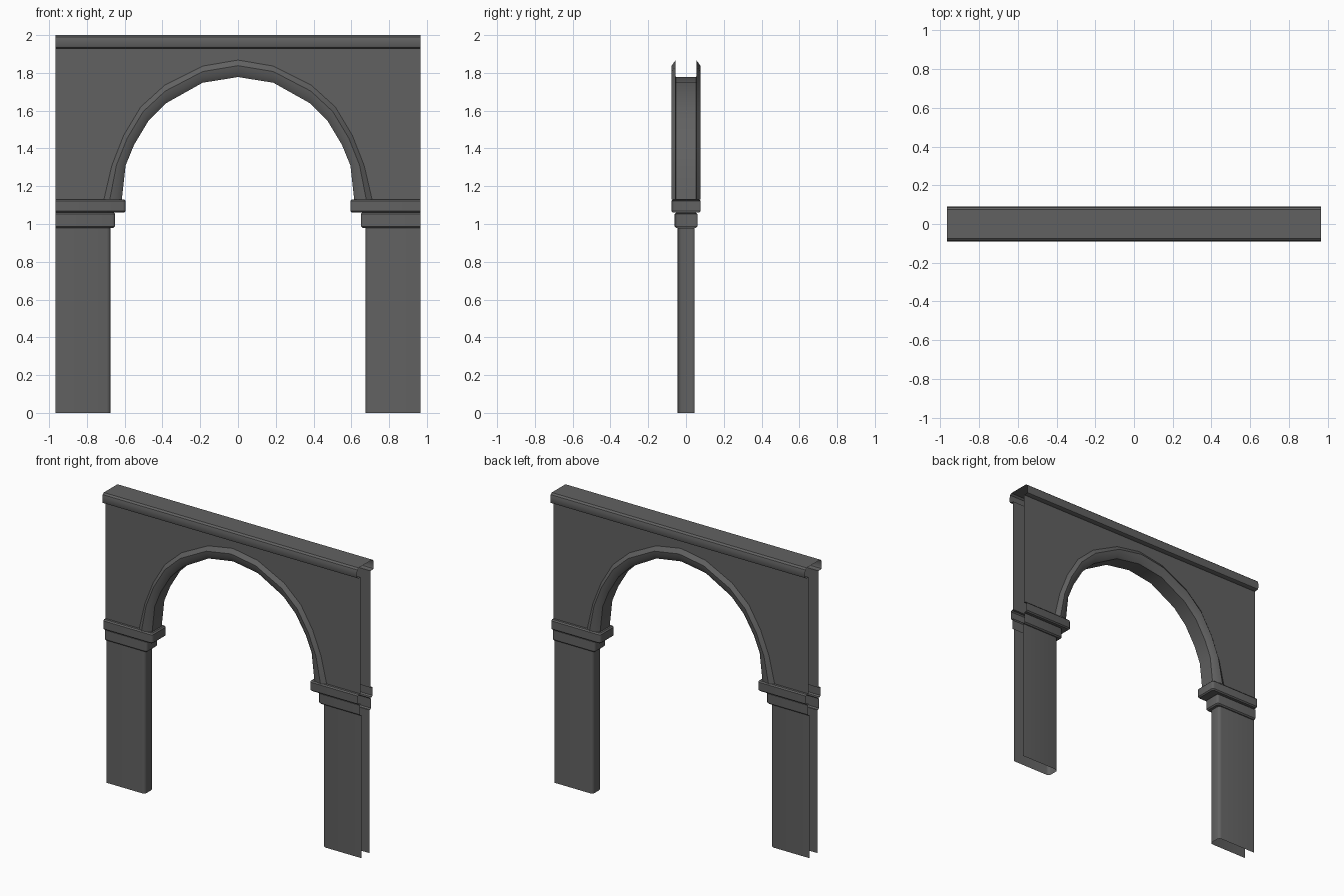
import bpy, bmesh, math

cube = bpy.data.objects.get("Cube")
if cube:
    bpy.data.objects.remove(cube, do_unlink=True)

stone = bpy.data.materials.new("dark_grey_stone")
stone.use_nodes = True
colour = (0.12, 0.12, 0.12, 1)
stone.diffuse_color = colour
stone.node_tree.nodes["Principled BSDF"].inputs["Base Color"].default_value = colour

END = 0.966      # half the width of the wall
WALL_Y = 0.055   # half the thickness of the wall
SPRING = 1.13    # height where the arch starts
LIP = 1.93       # underside of the cornice


def loft(name, rows, facing=0):
    """Skin open rows of points; facing forces normals toward -y or +y."""
    bm = bmesh.new()
    grid = [[bm.verts.new(p) for p in row] for row in rows]
    for a, b in zip(grid, grid[1:]):
        for i in range(len(a) - 1):
            bm.faces.new((a[i], a[i + 1], b[i + 1], b[i]))
    bmesh.ops.recalc_face_normals(bm, faces=bm.faces)
    bm.normal_update()
    if facing:
        wrong = [f for f in bm.faces if f.normal.y * facing < 0]
        bmesh.ops.reverse_faces(bm, faces=wrong)
    mesh = bpy.data.meshes.new(name)
    bm.to_mesh(mesh)
    bm.free()
    mesh.shade_smooth()
    mesh.set_sharp_from_angle(angle=math.radians(35))
    mesh.materials.append(stone)
    obj = bpy.data.objects.new(name, mesh)
    bpy.context.collection.objects.link(obj)
    return obj


def u_row(side, inner, half, z, radius):
    """U-shaped outline, open at the outer end, with rounded inner corners."""
    arc = [math.radians(a) for a in (0, 30, 60, 90)]
    front = [(END, -half)]
    front += [(inner + radius * (1 - math.sin(a)), -half + radius * (1 - math.cos(a)))
              for a in arc]
    back = [(x, -y) for x, y in reversed(front)]
    return [(side * x, y, z) for x, y in front + back]


def cap(name, side, inner, half, low, high, below, above):
    """Moulded block with softened edges, stepping in to its neighbours."""
    e = 0.008
    loft(name, [
        u_row(side, *below[:2], low, below[2]),
        u_row(side, inner + e, half - e, low, 0.012),
        u_row(side, inner, half, low + e, 0.016),
        u_row(side, inner, half, high - e, 0.016),
        u_row(side, inner + e, half - e, high, 0.012),
        u_row(side, *above[:2], high, above[2]),
    ])


# Pillars with two stepped caps
for side, label in ((1, "left"), (-1, "right")):
    shaft = (0.675, 0.045, 0.02)
    loft(label + "_pillar", [u_row(side, 0.675, 0.045, z, 0.02) for z in (0, 0.98)])
    cap(label + "_lower_cap", side, 0.65, 0.06, 0.98, 1.06, shaft, (0.65, 0.06, 0.016))
    cap(label + "_upper_cap", side, 0.595, 0.078, 1.06, SPRING,
        (0.65, 0.06, 0.016), (0.615, WALL_Y, 0.002))

# Arch outlines, from the crown down to the spring line
outer = [(0, 1.868), (0.187, 1.836), (0.388, 1.735), (0.515, 1.62),
         (0.605, 1.47), (0.668, 1.31), (0.71, SPRING)]
inner = [(0, 1.778), (0.187, 1.748), (0.38, 1.64), (0.475, 1.545),
         (0.55, 1.42), (0.595, 1.31), (0.615, SPRING)]


def full(half):
    return [(-x, z) for x, z in reversed(half[1:])] + half


# Arch moulding and soffit: (share of the way inward, depth)
section = [(0, WALL_Y), (0.33, 0.076), (0.7, 0.07), (1, 0.052)]
section = [(t, -y) for t, y in section] + [(t, y) for t, y in reversed(section)]
rows = []
for (ox, oz), (ix, iz) in zip(full(outer), full(inner)):
    rows.append([(ox + (ix - ox) * t, y, oz + (iz - oz) * t) for t, y in section])
loft("arch_moulding", rows)

# Wall sheets around the arch
edge = [(-END, SPRING)] + full(outer) + [(END, SPRING)]
for facing, label in ((-1, "front"), (1, "back")):
    y = facing * WALL_Y
    loft(label + "_wall", [[(x, y, z), (x, y, LIP)] for x, z in edge], facing)

# Cornice: rounded top moulding, open at both ends
profile = [(WALL_Y, LIP), (0.078, LIP), (0.086, 1.934), (0.09, 1.943),
           (0.09, 1.975), (0.086, 1.99), (0.074, 2.0)]
profile = [(-y, z) for y, z in profile] + [(y, z) for y, z in reversed(profile)]
loft("cornice", [[(x, y, z) for y, z in profile] for x in (-END, END)])
